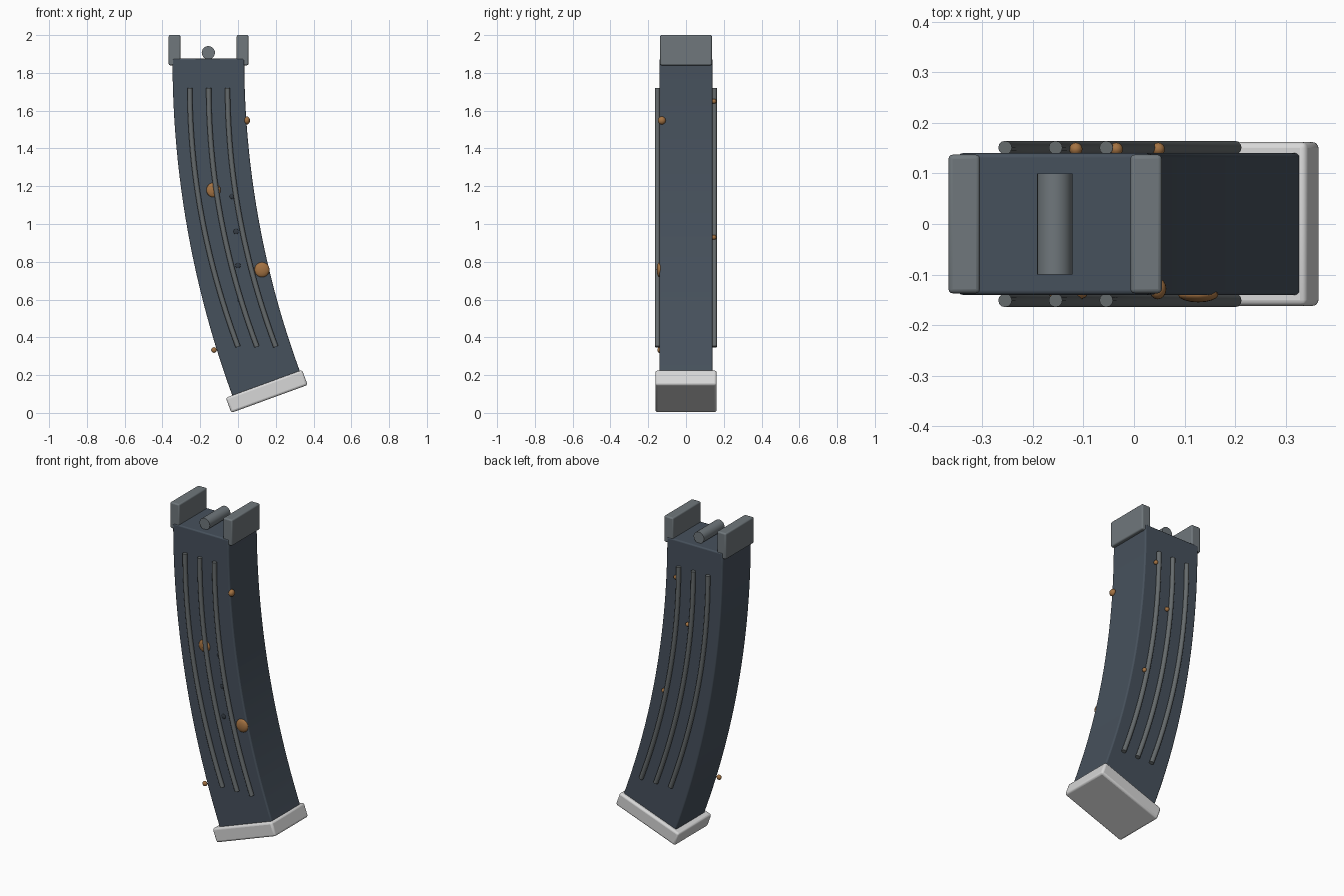
import bpy, bmesh, math
from mathutils import Matrix

if "Cube" in bpy.data.objects:
    bpy.data.objects.remove(bpy.data.objects["Cube"])

def mat(name, c):
    m = bpy.data.materials.new(name)
    m.diffuse_color = (*c, 1)
    m.use_nodes = True
    m.node_tree.nodes["Principled BSDF"].inputs["Base Color"].default_value = m.diffuse_color
    return m

STEEL = mat("blue_steel", (0.062, 0.082, 0.107))
GREY = mat("worn_grey", (0.16, 0.185, 0.2))
RIB = mat("rib_grey", (0.13, 0.145, 0.15))
PLATE = mat("light_grey", (0.68, 0.68, 0.68))
RUST = mat("rust", (0.37, 0.17, 0.055))
DARK = mat("dark_pit", (0.035, 0.045, 0.058))

def make(name, bm, m, bevel=0, angle=30):
    me = bpy.data.meshes.new(name)
    bmesh.ops.recalc_face_normals(bm, faces=bm.faces)
    bm.to_mesh(me)
    bm.free()
    me.materials.append(m)
    ob = bpy.data.objects.new(name, me)
    bpy.context.collection.objects.link(ob)
    if bevel:
        b = ob.modifiers.new("Bevel", 'BEVEL')
        b.width, b.segments, b.limit_method = bevel, 3, 'ANGLE'
    bpy.ops.object.select_all(action='DESELECT')
    ob.select_set(True)
    bpy.context.view_layer.objects.active = ob
    bpy.ops.object.shade_smooth_by_angle(angle=math.radians(angle))
    return ob

def box(name, loc, size, m, bevel, tilt=0):
    bm = bmesh.new()
    bmesh.ops.create_cube(bm, size=1)
    bm.transform(Matrix.Translation(loc) @ Matrix.Rotation(tilt, 4, 'Y')
                 @ Matrix.Diagonal((*size, 1)))
    return make(name, bm, m, bevel)

def blob(name, loc, radii, m):
    bm = bmesh.new()
    bmesh.ops.create_uvsphere(bm, u_segments=16, v_segments=10, radius=1)
    bm.transform(Matrix.Translation(loc) @ Matrix.Diagonal((*radii, 1)))
    return make(name, bm, m, angle=60)

# curved body: rectangle swept along a 20 degree arc
R, HALF, TOP, CX = 4.985, 0.19, 1.875, 4.828
bm = bmesh.new()
rows, N = [], 24
for i in range(N + 1):
    a = math.radians(20.4) * i / N
    rows.append([bm.verts.new((CX - r * math.cos(a), y, TOP - r * math.sin(a)))
                 for r, y in ((R + HALF, -.14), (R - HALF, -.14),
                              (R - HALF, .14), (R + HALF, .14))])
for p, q in zip(rows, rows[1:]):
    for k in range(4):
        bm.faces.new((p[k], p[(k + 1) % 4], q[(k + 1) % 4], q[k]))
bm.faces.new(rows[0])
bm.faces.new(rows[-1])
make("curved_body", bm, STEEL, 0.008)

# base plate, feed lips and top roller
box("base_plate", (0.152, 0, 0.114), (0.43, 0.324, 0.085), PLATE, 0.012,
    math.radians(-20))
for side, x in (("left", -0.336), ("right", 0.024)):
    box(side + "_feed_lip", (x, 0, 1.92), (0.062, 0.274, 0.16), GREY, 0.008)
bm = bmesh.new()
bmesh.ops.create_cone(bm, cap_ends=True, segments=24, radius1=0.035,
                      radius2=0.035, depth=0.2)
bm.transform(Matrix.Translation((-0.157, 0, 1.907)) @ Matrix.Rotation(math.pi / 2, 4, 'X'))
make("top_roller", bm, GREY)

# three curved ribs on the front and the back: swept circles
def rib(name, x0, y, rad=0.0135, n=24, sides=12):
    bm = bmesh.new()
    rings = []
    for i in range(n + 1):
        t = i / n
        x, z = x0 + 0.255 * t * t, 1.72 - 1.37 * t
        a = math.atan2(0.51 * t, 1.37)
        rings.append([bm.verts.new((x + rad * math.cos(b) * math.cos(a),
                                    y + rad * math.sin(b),
                                    z + rad * math.cos(b) * math.sin(a)))
                      for b in (2 * math.pi * k / sides for k in range(sides))])
    for p, q in zip(rings, rings[1:]):
        for k in range(sides):
            bm.faces.new((p[k], p[(k + 1) % sides], q[(k + 1) % sides], q[k]))
    bm.faces.new(rings[0])
    bm.faces.new(rings[-1])
    make(name, bm, RIB, angle=40)

for side, y in (("front", -0.151), ("back", 0.151)):
    for k in range(3):
        rib(f"{side}_rib_{k + 1}", -0.255 + 0.1 * k, y)

# rust spots: location and radii
spots = [((-0.13, -0.14, 1.18), (.038, .012, .038)),
         ((0.127, -0.14, 0.758), (.04, .015, .04)),
         ((0.047, -0.128, 1.548), (.017, .021, .021)),
         ((-0.127, -0.14, 0.333), (.015, .012, .015)),
         ((-0.035, 0.148, 1.65), (.013, .013, .013)),
         ((-0.115, 0.148, 1.38), (.013, .013, .013)),
         ((0.048, 0.148, 0.93), (.013, .013, .013))]
for k, (loc, r) in enumerate(spots):
    blob(f"rust_spot_{k + 1}", loc, r, RUST)

# small dark pits on the front
for k, (x, z) in enumerate(((-.03, 1.146), (-.01, .96), (0, .78), (.01, .6))):
    blob(f"pit_{k + 1}", (x, -0.14, z), (.014, .004, .014), DARK)
